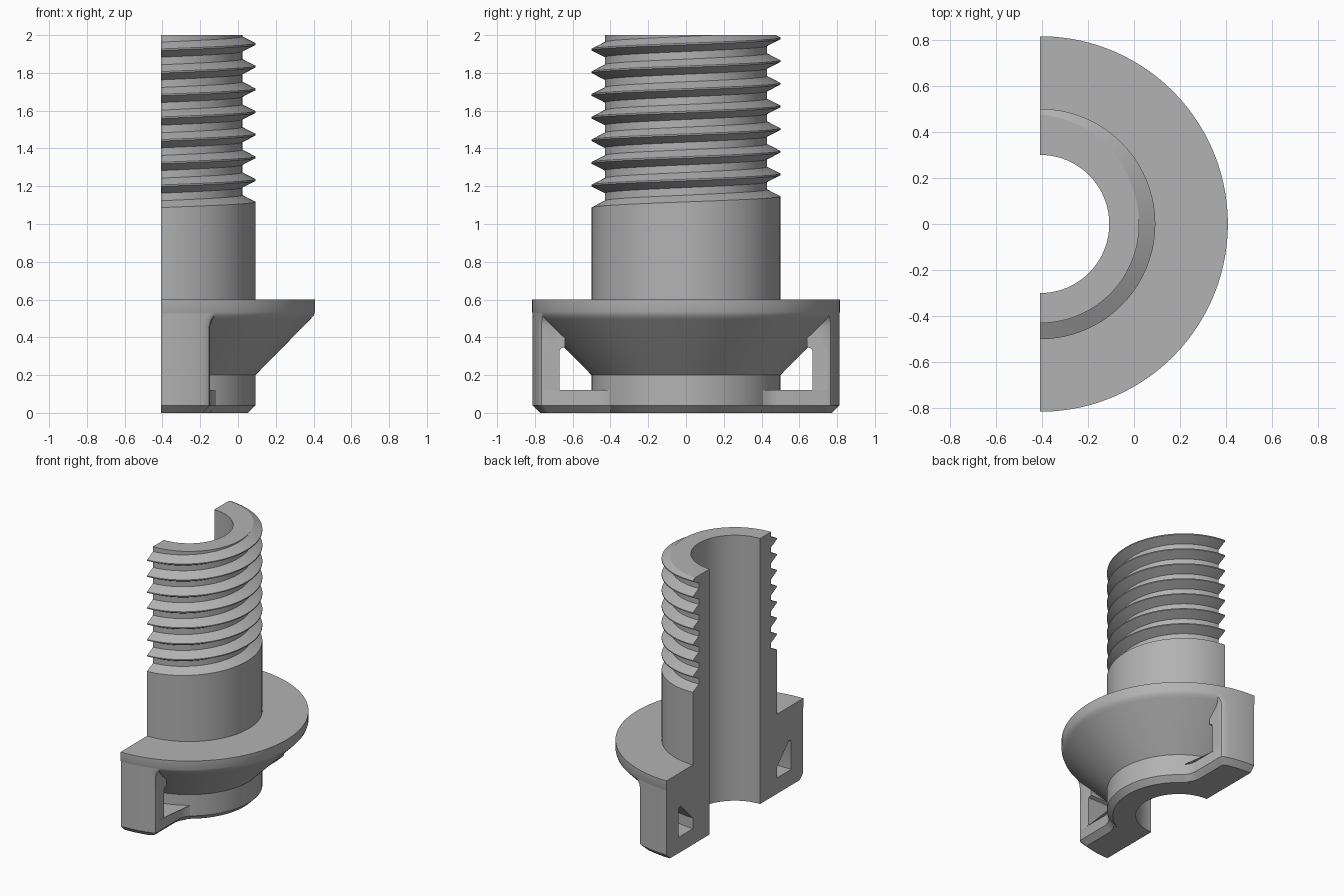
import bpy, bmesh
from math import sin, cos, asin, pi, radians

AXIS_X = -0.4075          # the half section's cut plane runs through the axis
BORE, SHANK, ROOT, FLANGE = 0.3, 0.5, 0.43, 0.815
PITCH = 0.12

if "Cube" in bpy.data.objects:
    bpy.data.objects.remove(bpy.data.objects["Cube"], do_unlink=True)

metal = bpy.data.materials.new("grey_metal")
metal.use_nodes = True
metal.diffuse_color = (0.45, 0.45, 0.45, 1)
metal.node_tree.nodes["Principled BSDF"].inputs["Base Color"].default_value = (0.45, 0.45, 0.45, 1)


def loft(name, rings):
    """Skin a run of equal closed rings and cap both ends."""
    bm = bmesh.new()
    loops = [[bm.verts.new(p) for p in ring] for ring in rings]
    n = len(loops[0])
    for a, b in zip(loops, loops[1:]):
        for i in range(n):
            j = (i + 1) % n
            bm.faces.new((a[i], a[j], b[j], b[i]))
    bm.faces.new(loops[0])
    bm.faces.new(loops[-1])
    bmesh.ops.remove_doubles(bm, verts=bm.verts, dist=1e-5)
    bmesh.ops.recalc_face_normals(bm, faces=bm.faces)
    mesh = bpy.data.meshes.new(name)
    bm.to_mesh(mesh)
    bm.free()
    mesh.materials.append(metal)
    obj = bpy.data.objects.new(name, mesh)
    obj.location.x = AXIS_X
    bpy.context.collection.objects.link(obj)
    return obj


def body_profile(angle):
    """Radius and height outline at one angle; the thread climbs with the angle."""
    outline = [(BORE, -0.1), (BORE, 0), (0.46, 0), (SHANK, 0.04), (SHANK, 0.2),
               (0.79, 0.495), (0.808, 0.515), (FLANGE, 0.535),
               (FLANGE, 0.6), (SHANK, 0.6)][1:]
    crest = 1.113 + PITCH * angle / (2 * pi)
    for turn in range(9):
        z = crest + turn * PITCH
        if turn:
            outline += [(ROOT, z - 0.04), (SHANK, z - 0.004)]
        outline += [(SHANK, z + 0.004), (ROOT, z + 0.04)]
    return outline + [(ROOT, 2.2), (BORE, 2.2)]


# Threaded hollow body with flange, swept a little past the cut plane
STEPS = 96
rings = []
for s in range(STEPS + 1):
    a = radians(-100 + 200 * s / STEPS)
    rings.append([(r * cos(a), r * sin(a), z) for r, z in body_profile(a)])
body = loft("threaded_flange_body", rings)


def leg_ring(side, z, inset, inner, flare, spread):
    """Plan outline of a leg: flat side, rounded corner, curved outer face."""
    x, radius = 0.26 - inset + spread, FLANGE - 0.002 - inset
    pts = [(-0.1, inner), (x + flare, inner),
           (x + flare * 0.3, inner + 0.04), (x, inner + 0.08)]
    corner = asin((x - 0.02) / radius)
    pts += [(x, radius * cos(corner) - 0.025), (x - 0.005, radius * cos(corner) - 0.011)]
    start, end = corner, asin(-0.1 / radius)
    for i in range(15):
        t = start + (end - start) * i / 14
        pts.append((radius * sin(t), radius * cos(t)))
    return [(px, py * side, z) for px, py in pts]


# Height, bottom chamfer, inner face, flare into the shank, fillet under flange
LEG = [(0, 0.04, 0.4, 0.035, 0), (0.04, 0, 0.4, 0.035, 0), (0.12, 0, 0.4, 0.035, 0),
       (0.12, 0, 0.67, 0, 0), (0.325, 0, 0.67, 0, 0), (0.34, 0, 0.664, 0, 0),
       (0.35, 0, 0.64, 0, 0), (0.46, 0, 0.64, 0, 0), (0.49, 0, 0.64, 0, 0.008),
       (0.51, 0, 0.64, 0, 0.022), (0.525, 0, 0.64, 0, 0.04), (0.56, 0, 0.64, 0, 0.04)]
legs = [loft(name, [leg_ring(side, *row) for row in LEG])
        for name, side in (("front_leg", -1), ("back_leg", 1))]

# Block that keeps only the half in front of the cut plane, up to the flat top
keep = loft("keep_block", [[(0, -1, z), (1, -1, z), (1, 1, z), (0, 1, z)] for z in (-0.5, 2)])

bpy.context.view_layer.objects.active = body
for helper, mode in ((legs[0], 'UNION'), (legs[1], 'UNION'), (keep, 'INTERSECT')):
    mod = body.modifiers.new(helper.name, 'BOOLEAN')
    mod.object, mod.operation, mod.solver = helper, mode, 'EXACT'
    bpy.ops.object.modifier_apply(modifier=mod.name)
    bpy.data.objects.remove(helper, do_unlink=True)

# Smooth the round faces and keep the machined edges crisp
bpy.ops.object.select_all(action='DESELECT')
body.select_set(True)
bpy.ops.object.shade_smooth_by_angle(angle=radians(25))
